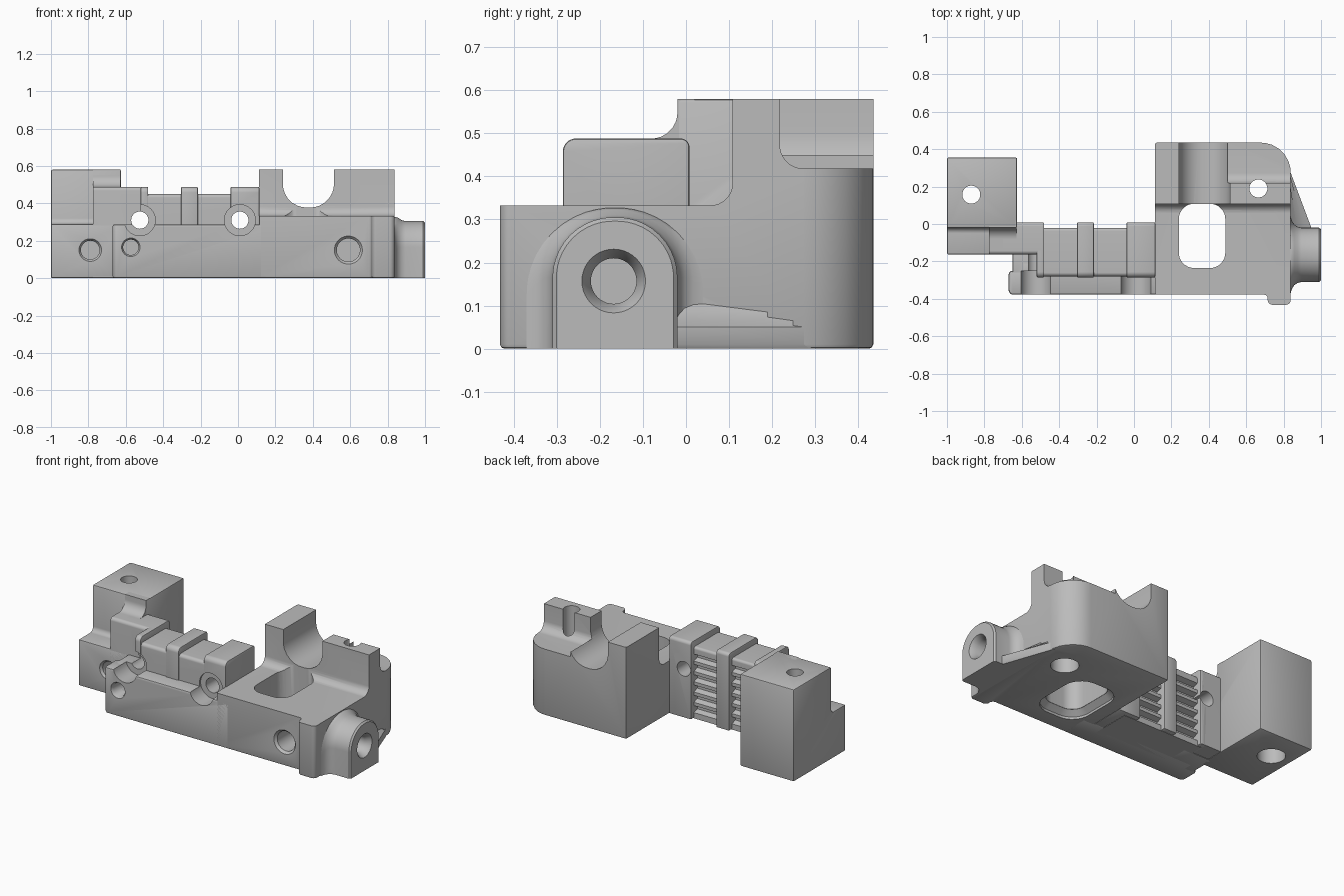
import bpy, bmesh, math
from mathutils import Vector

if "Cube" in bpy.data.objects:
    bpy.data.objects.remove(bpy.data.objects["Cube"], do_unlink=True)

grey = bpy.data.materials.new("machined_grey")
grey.use_nodes = True
grey.diffuse_color = (0.5, 0.5, 0.5, 1)
grey.node_tree.nodes["Principled BSDF"].inputs["Base Color"].default_value = (0.5, 0.5, 0.5, 1)

parts, cutters = [], []
PLACE = {"X": lambda a, b, t: (t, a, b),
         "Y": lambda a, b, t: (a, t, b),
         "Z": lambda a, b, t: (a, b, t)}


def rounded(corners, steps=7):
    """Polygon whose corners (a, b, radius) are turned into arcs."""
    out = []
    for i, c in enumerate(corners):
        p = Vector(c[:2])
        if len(c) < 3:
            out.append(p)
            continue
        d1 = (Vector(corners[i - 1][:2]) - p).normalized()
        d2 = (Vector(corners[(i + 1) % len(corners)][:2]) - p).normalized()
        half = d1.angle(d2) / 2
        centre = p + (d1 + d2).normalized() * c[2] / math.sin(half)
        v1 = p + d1 * c[2] / math.tan(half) - centre
        v2 = p + d2 * c[2] / math.tan(half) - centre
        for k in range(steps + 1):
            s = k / steps
            out.append(centre + (v1 * (1 - s) + v2 * s).normalized() * c[2])
    return out


def loft(name, axis, rings, bevel=0.0, group=parts):
    """Skin a list of (position, outline) rings along an axis and cap both ends."""
    bm = bmesh.new()
    rows = [[bm.verts.new(PLACE[axis](a, b, t)) for a, b in outline] for t, outline in rings]
    n = len(rows[0])
    for low, high in zip(rows, rows[1:]):
        for i in range(n):
            bm.faces.new((low[i], low[(i + 1) % n], high[(i + 1) % n], high[i]))
    bm.faces.new(rows[0])
    bm.faces.new(rows[-1])
    bmesh.ops.recalc_face_normals(bm, faces=bm.faces)
    if bevel:
        sharp = [e for e in bm.edges if e.calc_face_angle(0) > math.radians(40)]
        bmesh.ops.bevel(bm, geom=sharp, offset=bevel, segments=2, profile=0.5,
                        affect="EDGES", clamp_overlap=True)
    mesh = bpy.data.meshes.new(name)
    bm.to_mesh(mesh)
    bm.free()
    ob = bpy.data.objects.new(name, mesh)
    bpy.context.collection.objects.link(ob)
    if group is not None:
        group.append(ob)
    return ob


def prism(name, axis, lo, hi, corners, bevel=0.0, group=parts):
    outline = rounded(corners)
    return loft(name, axis, [(lo, outline), (hi, outline)], bevel, group)


def rect(a0, a1, b0, b1, *r):
    return [(a0, b0, *r), (a1, b0, *r), (a1, b1, *r), (a0, b1, *r)]


def drill(axis, a, b, lo, hi, r, r_end=None):
    """Round cutter, tapered when r_end is given."""
    def ring(rad):
        return [Vector((a + rad * math.cos(math.tau * k / 40),
                        b + rad * math.sin(math.tau * k / 40))) for k in range(40)]
    loft("hole_cutter", axis, [(lo, ring(r)), (hi, ring(r_end or r))], group=cutters)


def boolean(ob, tools, operation="DIFFERENCE"):
    for tool in tools:
        mod = ob.modifiers.new("cut", "BOOLEAN")
        mod.operation, mod.solver, mod.object = operation, "EXACT", tool
    bpy.context.view_layer.update()
    mesh = bpy.data.meshes.new_from_object(
        ob.evaluated_get(bpy.context.evaluated_depsgraph_get()))
    ob.modifiers.clear()
    ob.data = mesh


def overlaps(a, b):
    ca, cb = [[Vector(c) for c in o.bound_box] for o in (a, b)]
    return all(min(v[i] for v in ca) < max(v[i] for v in cb) and
               min(v[i] for v in cb) < max(v[i] for v in ca) for i in range(3))


# Main block: plan outline trimmed by a stepped side profile
main = prism("main_block", "Z", 0, 0.7, [
    (0.112, -0.378), (0.715, -0.378, 0.02), (0.715, -0.432, 0.025), (0.838, -0.432, 0.025),
    (0.838, 0.435, 0.16), (0.112, 0.435)], 0.01)
side = prism("side_profile", "X", 0, 1, [
    (-0.5, -0.1), (-0.5, 0.333), (0.108, 0.333, 0.05), (0.108, 0.58), (0.5, 0.58),
    (0.5, -0.1)], group=None)
boolean(main, [side], "INTERSECT")
bpy.data.objects.remove(side)

# Left block with its lower front ledge, and the raised step beside it
prism("left_block", "X", -1, -0.625, [
    (-0.163, 0), (-0.163, 0.29), (-0.02, 0.29, 0.03), (-0.02, 0.58), (0.355, 0.58),
    (0.355, 0)], 0.008)
prism("step_fillet", "X", -0.775, -0.627, [
    (-0.163, 0.004), (-0.163, 0.488, 0.02), (-0.02, 0.488, 0.06), (-0.02, 0.58), (0.02, 0.58),
    (0.02, 0.004)])
prism("step_link", "X", -0.7, -0.49, [
    (-0.163, 0.004), (-0.163, 0.488, 0.02), (0.008, 0.488, 0.02), (0.008, 0.004)])

# Rail with a ribbed back
ribs = []
for k in range(6):
    z = 0.405 - k * 0.065
    ribs += [(-0.022, z), (-0.055, z - 0.012), (-0.055, z - 0.032), (-0.022, z - 0.044)]
prism("rail", "X", -0.51, 0.05, [(-0.28, 0), (-0.28, 0.45, 0.02), (-0.022, 0.45, 0.015)]
      + ribs + [(-0.022, 0)])

# Raised bands wrapping the rail
for name, lo, hi in (("left_band", -0.52, -0.48), ("middle_band", -0.305, -0.215),
                     ("right_band", -0.04, 0.114)):
    prism(name, "X", lo, hi, [(-0.286, 0.002), (-0.286, 0.488, 0.03), (0.008, 0.488, 0.02),
                              (0.008, 0.002)], 0.006)

# Front lip and the neck behind its left end
prism("front_lip", "Z", 0, 0.288, [(-0.67, -0.378, 0.025), (0.2, -0.378), (0.2, -0.2),
                                   (-0.6, -0.2), (-0.6, -0.25), (-0.67, -0.25, 0.02)], 0.01)
prism("lip_neck", "Z", 0, 0.288, rect(-0.65, -0.45, -0.3, -0.1), 0.006)


# Side boss with a flared root
def arch(o):
    top, w = 0.305 + min(o, 0.022), 0.145 + o
    return rounded([(-0.165 - w, 0), (-0.165 - w, top, 0.14 + o),
                    (-0.165 + w, top, 0.14 + o), (-0.165 + w, 0)], 12)


loft("side_boss", "X", [(x, arch(o)) for x, o in (
    (0.8, 0.06), (0.838, 0.06), (0.844, 0.037), (0.857, 0.017), (0.875, 0.005),
    (0.895, 0), (0.99, 0), (1.0, -0.009))])


# Low sloping web between boss and block
def web(s):
    return [Vector(p) for p in ((0.7, 0.37), (0.815, 0.335), (0.838 + 0.11 * s, -0.02),
                                (0.838 + 0.11 * s, -0.1), (0.7, -0.1))]


loft("base_web", "Z", [(0, web(0.92)), (0.01, web(1)), (0.05, web(1)),
                       (0.065, web(0.65)), (0.085, web(0.3)), (0.11, web(0.02))])

# Saddle slot, rear pocket and rounded window
prism("saddle_cutter", "Y", 0, 0.6, [(0.24, 0.8), (0.24, 0.378, 0.125), (0.513, 0.378, 0.125),
                                     (0.513, 0.8)], group=cutters)
prism("pocket_cutter", "X", 0.5, 1.1, [(0.218, 0.8), (0.218, 0.418, 0.055), (0.6, 0.418),
                                       (0.6, 0.8)], group=cutters)
prism("window_cutter", "Z", -0.1, 0.5, rect(0.24, 0.488, -0.235, 0.108, 0.08), group=cutters)
loft("window_rim_cutter", "Z", [
    (z, rounded(rect(0.24 - g, 0.488 + g, -0.235 - g, 0.108 + g, 0.08 + g)))
    for z, g in ((-0.02, 0.035), (0.015, 0.035), (0.045, 0.001))], group=cutters)

# Cross holes with wide counterbores
for x, depth in ((-0.525, -0.25), (0.01, -0.268)):
    drill("Y", x, 0.31, -0.6, 0.1, 0.046)
    drill("Y", x, 0.31, -0.6, depth, 0.083)

# Blind front holes with countersinks
for x, z, y, r in ((-0.79, 0.15, -0.163, 0.05), (-0.573, 0.165, -0.378, 0.041),
                   (0.59, 0.15, -0.378, 0.062)):
    drill("Y", x, z, y - 0.1, y + 0.16, r)
    drill("Y", x, z, y - 0.01, y + 0.015, r * 1.35, r)

# Boss hole
drill("X", -0.168, 0.157, 0.72, 1.1, 0.053)
drill("X", -0.168, 0.157, 0.965, 1.01, 0.053, 0.08)

# Vertical bolt holes, wider underneath
for x, y in ((-0.87, 0.157), (0.665, 0.19)):
    drill("Z", x, y, -0.1, 0.8, 0.048)
    drill("Z", x, y, -0.1, 0.12, 0.08)

# Cut, colour and shade every part
bpy.context.view_layer.update()
for ob in parts:
    tools = [c for c in cutters if overlaps(ob, c)]
    if tools:
        boolean(ob, tools)
    ob.data.materials.clear()
    ob.data.materials.append(grey)
    ob.data.shade_smooth()
    ob.data.set_sharp_from_angle(angle=math.radians(32))
for c in cutters:
    bpy.data.objects.remove(c, do_unlink=True)
